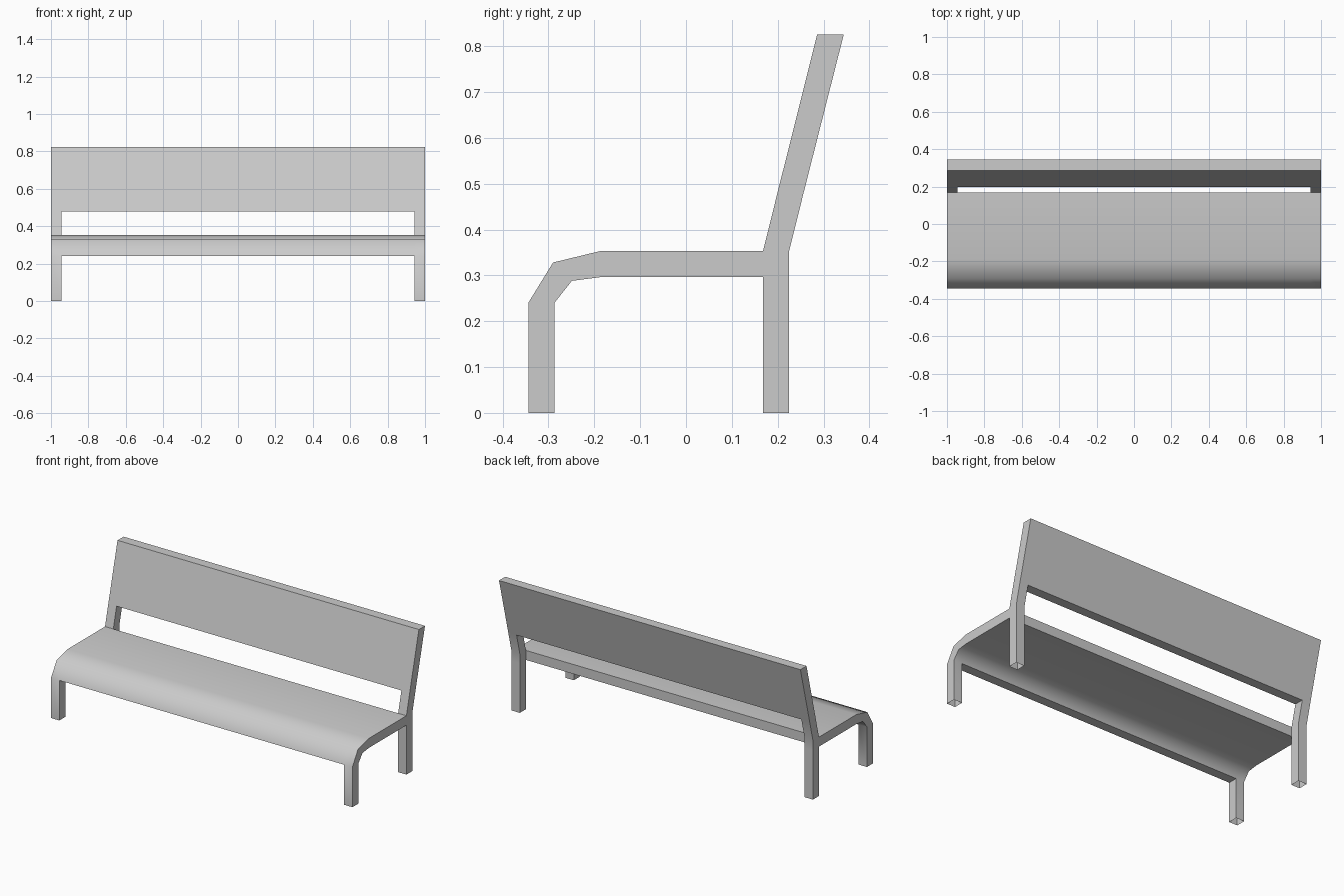
import bpy
import bmesh

if "Cube" in bpy.data.objects:
    bpy.data.objects.remove(bpy.data.objects["Cube"])

# Side profile (y, z), shared by the legs, seat and backrest
P = [(-.344, 0), (-.287, 0), (-.344, .24), (-.287, .24),      # front leg
     (-.29, .328), (-.249, .288), (-.187, .353), (-.187, .296),  # rounded seat front
     (.168, .353), (.168, .296), (.225, .353), (.225, .296),  # rear joint
     (.168, 0), (.225, 0),                                    # rear foot
     (.199, .478), (.256, .478), (.286, .825), (.344, .825)]  # backrest
X = [-1, -.945, .945, 1]

# Profile cells: corner indices, and whether the cell spans the full width
front_leg = [((0, 1, 3, 2), False)]
seat = [((2, 3, 5, 4), True), ((4, 5, 7, 6), True), ((6, 7, 9, 8), True)]
rear_leg = [((9, 12, 13, 11), False), ((8, 9, 11, 10), False)]
backrest = [((8, 10, 15, 14), False), ((14, 15, 17, 16), True)]

# Collect the outer skin: faces shared by two neighbouring cells cancel out
skin = {}


def toggle(corners):
    key = frozenset(corners)
    if key in skin:
        del skin[key]
    else:
        skin[key] = corners


for cell, full in front_leg + seat + rear_leg + backrest:
    for col in ((0, 1, 2) if full else (0, 2)):
        for c in (col, col + 1):
            toggle([(c, i) for i in cell])
        for i, j in zip(cell, cell[1:] + cell[:1]):
            toggle([(col, i), (col + 1, i), (col + 1, j), (col, j)])

bm = bmesh.new()
verts = {(c, i): bm.verts.new((x, *p)) for c, x in enumerate(X) for i, p in enumerate(P)}
for corners in skin.values():
    bm.faces.new([verts[k] for k in corners])
bmesh.ops.delete(bm, geom=[v for v in bm.verts if not v.link_faces], context='VERTS')
bmesh.ops.recalc_face_normals(bm, faces=bm.faces[:])

# Legs are open at the floor
feet = [f for f in bm.faces if all(v.co.z < .001 for v in f.verts)]
bmesh.ops.delete(bm, geom=feet, context='FACES_ONLY')

mesh = bpy.data.meshes.new("bench")
bm.to_mesh(mesh)
bm.free()
bench = bpy.data.objects.new("bench", mesh)
bpy.context.collection.objects.link(bench)

# Soft shading over the seat curve, crisp edges elsewhere
bpy.context.view_layer.objects.active = bench
bench.select_set(True)
bpy.ops.object.shade_smooth_by_angle(angle=.85)
